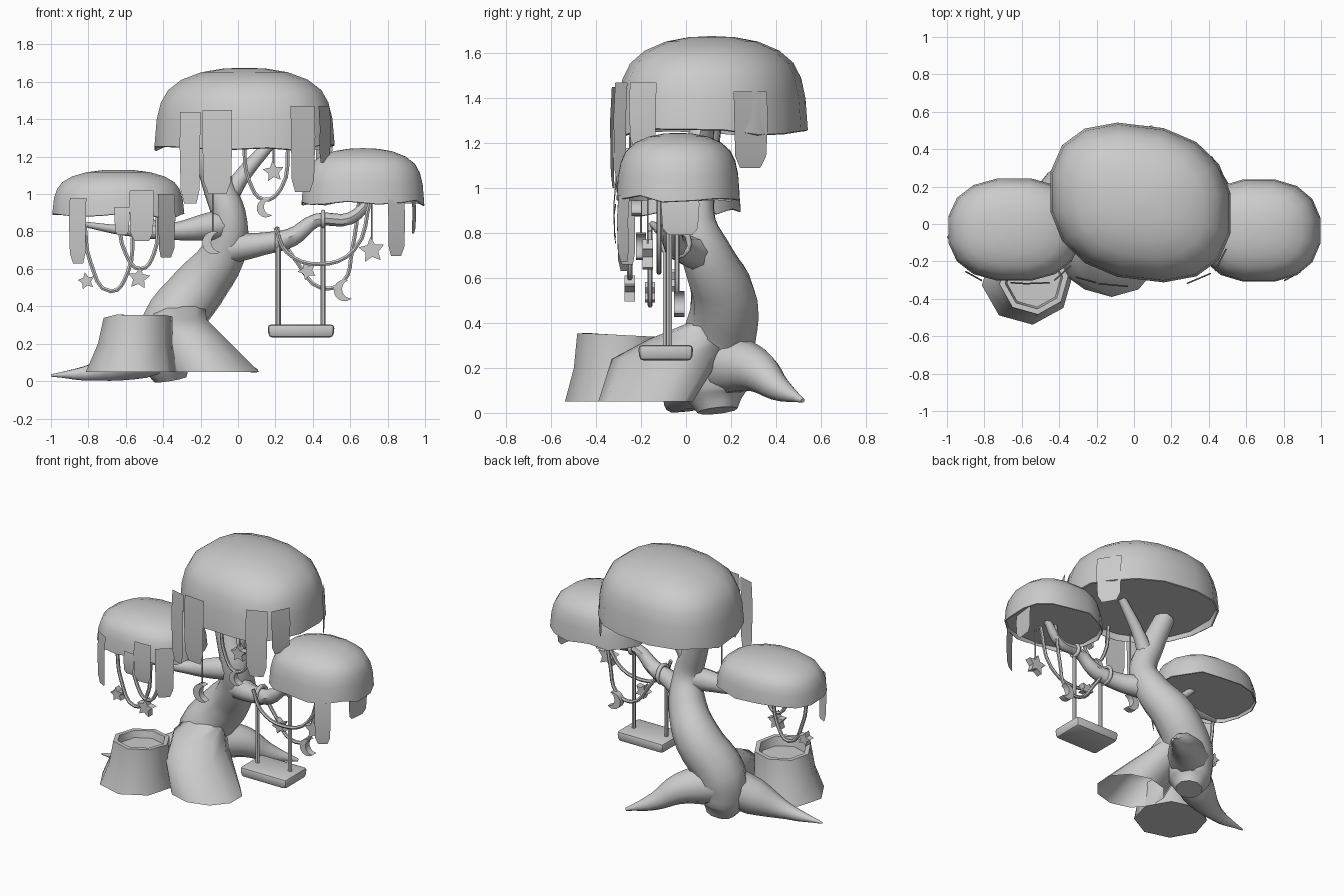
import bpy, bmesh, math, random
from mathutils import Vector

if "Cube" in bpy.data.objects:
    bpy.data.objects.remove(bpy.data.objects["Cube"])
random.seed(4)


def finish(name, bm, angle=40):
    bmesh.ops.recalc_face_normals(bm, faces=bm.faces)
    me = bpy.data.meshes.new(name)
    bm.to_mesh(me)
    bm.free()
    ob = bpy.data.objects.new(name, me)
    bpy.context.collection.objects.link(ob)
    bpy.context.view_layer.objects.active = ob
    ob.select_set(True)
    bpy.ops.object.shade_smooth_by_angle(angle=math.radians(angle))
    ob.select_set(False)
    return ob


def loft(name, rings, n=14, power=1.0, cap_start=False, cap_end=True, angle=40, shear=0, turn=.5):
    """Stack of horizontal rings (cx, cy, z, rx, ry, tilt, jitter)."""
    bm = bmesh.new()
    noise = [random.uniform(-1, 1) for _ in range(n)]
    rows = []
    for cx, cy, z, rx, ry, tilt, jit in rings:
        row = []
        for i in range(n):
            a = math.tau * (i + turn) / n
            c, s = math.cos(a), math.sin(a)
            dx = rx * math.copysign(abs(c) ** power, c)
            dy = ry * math.copysign(abs(s) ** power, s)
            row.append(bm.verts.new((cx + dx, cy + dy + shear * dx, z + tilt * c + jit * noise[i])))
        rows.append(row)
    for a, b in zip(rows, rows[1:]):
        for i in range(n):
            j = (i + 1) % n
            bm.faces.new((a[i], a[j], b[j], b[i]))
    if cap_start:
        bm.faces.new(rows[0])
    if cap_end:
        bm.faces.new(rows[-1])
    return finish(name, bm, angle)


def tube(name, pts, res=2):
    """Tapered limb through (x, y, z, radius) points."""
    cu = bpy.data.curves.new(name, 'CURVE')
    cu.dimensions = '3D'
    cu.bevel_depth, cu.bevel_resolution = 1.0, res
    cu.resolution_u, cu.use_fill_caps = 4, True
    sp = cu.splines.new('BEZIER')
    sp.bezier_points.add(len(pts) - 1)
    for p, (x, y, z, r) in zip(sp.bezier_points, pts):
        p.co, p.radius = (x, y, z), r
        p.handle_left_type = p.handle_right_type = 'AUTO'
    ob = bpy.data.objects.new(name, cu)
    bpy.context.collection.objects.link(ob)
    bpy.context.view_layer.objects.active = ob
    ob.select_set(True)
    bpy.ops.object.convert(target='MESH')
    bpy.ops.object.shade_smooth_by_angle(angle=math.radians(45))
    bpy.context.object.select_set(False)


def vine(name, y, pts, r=.012):
    tube(name, [(x, y, z, r) for x, z in pts], 1)


def prism(name, outline, loc, depth=.045, turn=0):
    """Flat charm facing the front."""
    bm = bmesh.new()
    c, s = math.cos(turn), math.sin(turn)
    f = bm.faces.new([bm.verts.new((loc[0] + x * c - z * s, loc[1] - depth / 2,
                                    loc[2] + x * s + z * c)) for x, z in outline])
    ext = bmesh.ops.extrude_face_region(bm, geom=[f])
    bmesh.ops.translate(bm, vec=(0, depth, 0),
                        verts=[v for v in ext['geom'] if isinstance(v, bmesh.types.BMVert)])
    finish(name, bm, 30)


def star(x, y, z, r, turn=0):
    pts = [((r if i % 2 == 0 else r * .5) * math.sin(i * math.pi / 5),
            (r if i % 2 == 0 else r * .5) * math.cos(i * math.pi / 5)) for i in range(10)]
    prism('star_charm', pts, (x, y, z), turn=turn)


def moon(x, y, z, r, turn=0):
    outer = [math.radians(60 + 240 * i / 10) for i in range(11)]
    pts = [(r * math.cos(a), r * math.sin(a)) for a in outer]
    for i in range(1, 8):
        a = math.radians(265 - 170 * i / 8)
        pts.append((r * .5 + r * .72 * math.cos(a), r * .82 * math.sin(a)))
    prism('moon_charm', pts, (x, y, z), turn=turn)


def leaf(p0, p1, z0, z1):
    """Hanging leaf strip between two plan points, bottom corners cut."""
    bm = bmesh.new()
    a, b = Vector(p0), Vector(p1)
    out = Vector(((b - a).y, -(b - a).x)).normalized()
    h, rows = z1 - z0, []
    for t, inset, push in ((0, .01, 0), (.35, 0, .008), (.85, .04, .005), (1, .2, 0)):
        l, r = a.lerp(b, inset) + out * push, a.lerp(b, 1 - inset) + out * push
        rows.append([bm.verts.new((p.x, p.y, z1 - h * t)) for p in (l, r)])
    for u, v in zip(rows, rows[1:]):
        bm.faces.new((u[0], u[1], v[1], v[0]))
    finish('leaf_strip', bm)


# Trunk, roots and branches
tube('trunk', [(-.36, .14, .01, .09), (-.375, .13, .1, .145), (-.365, .14, .28, .165),
               (-.21, .17, .5, .15), (-.08, .1, .68, .12), (-.045, .04, .85, .095),
               (-.1, .05, 1.03, .085), (-.19, .09, 1.28, .07)], 3)
tube('left_root', [(-.34, .12, .22, .14), (-.54, .02, .125, .12), (-.76, -.05, .05, .05),
                   (-1, -.07, .03, .006)], 3)
tube('back_root', [(-.32, .18, .22, .14), (-.17, .31, .19, .1), (-.05, .41, .11, .058),
                   (.1, .52, .055, .01)], 3)
loft('front_root', [(-.12, -.18, .05, .245, .21, 0, 0), (-.25, -.09, .24, .18, .24, 0, 0),
                    (-.32, .03, .33, .16, .19, 0, 0), (-.3, .13, .4, .13, .12, 0, 0)],
     n=10, cap_end=False, angle=70)
tube('upper_branch', [(-.07, .05, .95, .06), (.01, .07, 1.08, .045), (.19, .1, 1.29, .03)])
tube('right_branch', [(-.03, .05, .71, .08), (.14, -.03, .735, .06), (.29, -.06, .77, .05),
                      (.42, -.07, .86, .036), (.6, -.06, .87, .033), (.73, -.04, 1.0, .025)])
tube('left_branch', [(-.05, .05, .84, .085), (-.16, 0, .825, .075), (-.35, -.05, .8, .045),
                     (-.6, -.1, .805, .028), (-.83, -.15, .84, .014)])
tube('left_twig', [(-.42, -.06, .8, .03), (-.5, -.05, .88, .024), (-.56, -.03, .94, .02)])

# Hollow stump
loft('stump', [(-.57, -.3, .05, .245, .24, 0, 0), (-.55, -.3, .2, .2, .2, 0, 0),
               (-.535, -.3, .345, .185, .185, 0, .012), (-.535, -.3, .345, .155, .155, 0, .012),
               (-.535, -.3, .29, .145, .145, 0, 0)], n=8, cap_start=True, angle=50, turn=.15)


# Leaf canopies: domes with a flat, slightly recessed underside
def canopy(name, cx, cy, z, rx, ry, h, shear=0):
    prof = [(.965, .085, 0), (.98, 0, 1), (1, .01, 1), (.975, .35, .5), (.93, .56, .35),
            (.85, .72, .2), (.7, .85, .1), (.48, .945, 0), (.24, .99, 0), (.04, 1, 0)]
    loft(name, [(cx, cy, z + h * t, rx * k * 1.01, ry * k * 1.01, 0, .018 * j)
                for k, t, j in prof], n=16, power=.84, cap_start=True, shear=shear)


canopy('main_canopy', .035, .115, 1.245, .485, .415, .43, -.12)
canopy('left_canopy', -.64, -.03, .89, .355, .275, .24)
canopy('right_canopy', .668, -.035, .95, .33, .275, .295)

# Hanging leaf strips
for strip in (((-.31, -.28), (-.2, -.31), .95, 1.44), ((-.19, -.315), (-.03, -.33), 1.0, 1.45),
              ((.28, -.315), (.41, -.26), 1.01, 1.47), ((.43, -.25), (.49, -.13), 1.17, 1.47),
              ((.5, .21), (.41, .36), 1.09, 1.43),
              ((-.9, -.25), (-.81, -.3), .63, .98), ((-.58, -.315), (-.45, -.31), .75, 1.02),
              ((-.43, -.3), (-.34, -.22), .66, 1.0), ((-.66, -.31), (-.58, -.315), .78, .93),
              ((.8, -.3), (.89, -.25), .67, .97), ((.925, -.11), (.945, .06), .79, .99)):
    leaf(*strip)

# Draped vines and charm strings
vine('left_vine', -.16, [(-.82, .84), (-.79, .64), (-.68, .48), (-.59, .58), (-.56, .81)])
vine('left_vine', -.25, [(-.64, .91), (-.6, .68), (-.52, .6), (-.45, .68), (-.43, .91)])
vine('top_vine', -.23, [(.03, 1.28), (.06, 1.07), (.14, .97), (.23, 1.03), (.27, 1.28)])
vine('right_vine', -.12, [(.2, .82), (.26, .69), (.43, .625), (.62, .7), (.71, .98)])
vine('right_vine', -.04, [(.22, .78), (.32, .63), (.44, .5), (.56, .53), (.61, .7), (.65, .98)])
for x, y, z0, z1 in ((-.135, -.2, .79, 1.28), (.715, -.17, .74, .98), (.19, -.25, 1.15, 1.28)):
    vine('charm_string', y, [(x, z0), (x, z1)], .005)

# Star and moon charms
star(-.81, -.16, .535, .048, .2)
star(-.53, -.25, .55, .062, -.1)
star(.19, -.25, 1.12, .058, .1)
star(.37, -.06, .59, .052, .4)
star(.715, -.17, .70, .072, .1)
moon(-.13, -.2, .74, .062, .1)
moon(.15, -.22, .925, .05, .2)
moon(.57, -.03, .485, .058, .2)

# Swing: seat, ropes and loops round the branch
bm = bmesh.new()
bmesh.ops.create_cube(bm, size=1)
for v in bm.verts:
    k = 1 if v.co.z > 0 else .96
    v.co = (.337 + v.co.x * .36 * k, -.09 + v.co.y * .245 * k, .268 + v.co.z * .07)
bmesh.ops.bevel(bm, geom=bm.edges[:], offset=.02, segments=2, affect='EDGES', profile=.5)
finish('swing_seat', bm)
for x, y, top in ((.215, -.09, .78), (.455, -.075, .88)):
    tube('swing_rope', [(x, y, .29, .014), (x, y, top, .014)], 1)
for x, y, z, r in ((.21, -.045, .755, .06), (.455, -.068, .865, .04), (-.52, -.085, .805, .036)):
    bpy.ops.mesh.primitive_torus_add(major_radius=r, minor_radius=.013, major_segments=12,
                                     minor_segments=6, location=(x, y, z),
                                     rotation=(0, math.pi / 2, 0))
    bpy.context.object.name = 'rope_loop'
    bpy.ops.object.shade_smooth()
    bpy.context.object.select_set(False)
